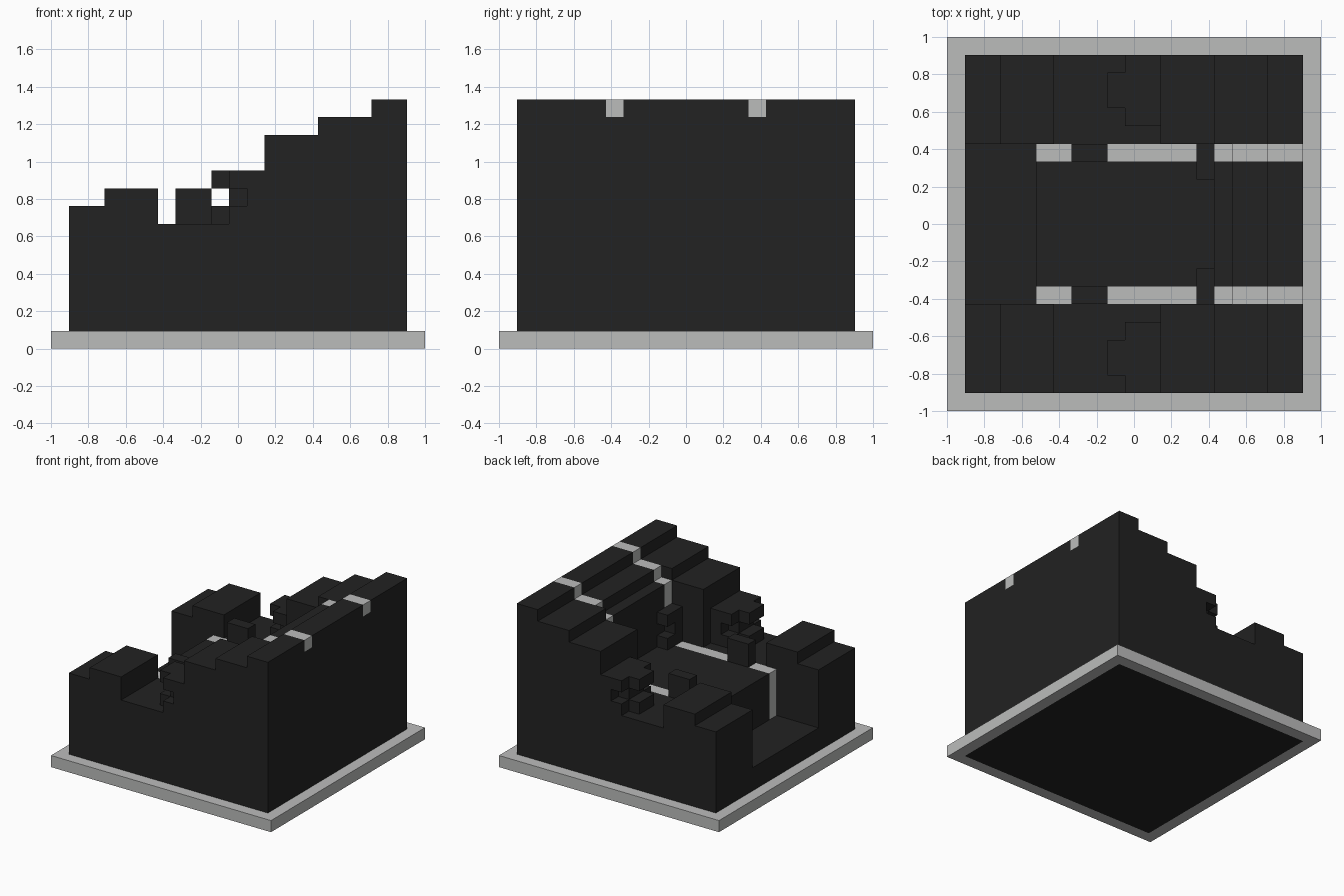
import bpy
import bmesh

cube = bpy.data.objects.get("Cube")
if cube:
    bpy.data.objects.remove(cube, do_unlink=True)

N = 21            # blocks along the longest side
U = 2 / N         # size of one block


def material(name, rgb):
    m = bpy.data.materials.new(name)
    m.use_nodes = True
    m.diffuse_color = (*rgb, 1)
    bsdf = m.node_tree.nodes["Principled BSDF"]
    bsdf.inputs["Base Color"].default_value = (*rgb, 1)
    bsdf.inputs["Roughness"].default_value = 0.8
    return m


DARK = material("charcoal stone", (0.016, 0.016, 0.016))
GREY = material("light grey stone", (0.5, 0.505, 0.5))


def extrude(name, outline, y0, y1, mat, mirror=True):
    """Extrude an x-z outline (in blocks) from y0 to y1, optionally mirrored front to back."""
    bm = bmesh.new()
    verts = [bm.verts.new(((x - N / 2) * U, (y0 - N / 2) * U, z * U)) for x, z in outline]
    face = bm.faces.new(verts)
    moved = bmesh.ops.extrude_face_region(bm, geom=[face])["geom"]
    bmesh.ops.translate(bm, vec=(0, (y1 - y0) * U, 0),
                        verts=[g for g in moved if isinstance(g, bmesh.types.BMVert)])
    bmesh.ops.recalc_face_normals(bm, faces=bm.faces[:])
    mesh = bpy.data.meshes.new(name)
    bm.to_mesh(mesh)
    bm.free()
    mesh.materials.append(mat)
    ob = bpy.data.objects.new(name, mesh)
    bpy.context.collection.objects.link(ob)
    if mirror:
        mod = ob.modifiers.new("Mirror", 'MIRROR')
        mod.use_axis = (False, True, False)
        mod.use_mirror_merge = False
    return ob


def stairs(steps, end):
    """Stair line through (start x, height) steps."""
    line = []
    for i, (x, z) in enumerate(steps):
        nxt = steps[i + 1][0] if i + 1 < len(steps) else end
        line += [(x, z), (nxt, z)]
    return line


def solid(steps, end):
    return [(steps[0][0], 0)] + stairs(steps, end) + [(end, 0)]


def box(x0, x1, z0, z1):
    return [(x0, z0), (x1, z0), (x1, z1), (x0, z1)]


# Base rim, flush with the dark underside
extrude("base_side_rim", box(0, N, 0, 1), 0, 1, GREY)
extrude("base_low_end_rim", box(0, 1, 0, 1), 1, N - 1, GREY, False)
extrude("base_high_end_rim", box(N - 1, N, 0, 1), 1, N - 1, GREY, False)

# Stepped side walls
extrude("side_wall", solid([(1, 8), (3, 9), (6, 7), (12, 12), (15, 13), (18, 14)], 20), 1, 6, DARK)

# Central court with entry, floor and rear steps
court = [(1, 3), (5, 7), (15, 12), (16, 13), (18, 14)]
extrude("court", solid(court, 20), 7, 14, DARK, False)

# Light bands along the court edges, one block thick, on a dark bed
bed = [(1, 3), (6, 6), (16, 11), (17, 12), (19, 13)]
extrude("band_bed", solid(bed, 20), 6, 7, DARK)
under = [(5, 3)] + stairs(bed, 20)[1:]
extrude("light_band", stairs(court[1:], 20) + under[::-1], 6, 7, GREY)

# Low blocks standing on the bands
extrude("floor_block", box(7, 9, 7, 9), 6, 7, DARK)

# Hooked pillars against the rear steps
extrude("pillar", box(14, 15, 7, 10), 6, 7, DARK)
for name, z in (("pillar_foot", 7), ("pillar_cap", 9)):
    extrude(name, box(14, 15, z, z + 1), 7, 8, DARK)

# Carved heads: recessed cheeks either side of an open-jawed middle
cheek = [(10, 7), (12, 7), (12, 10), (10, 10), (10, 9), (11, 9), (11, 8), (10, 8)]
jaws = [(x - (x < 12), z) for x, z in cheek]
for name, y in (("outer_cheek", 1), ("inner_cheek", 4)):
    extrude(name, cheek, y, y + 1, DARK)
extrude("head_jaws", jaws, 2, 4, DARK)
